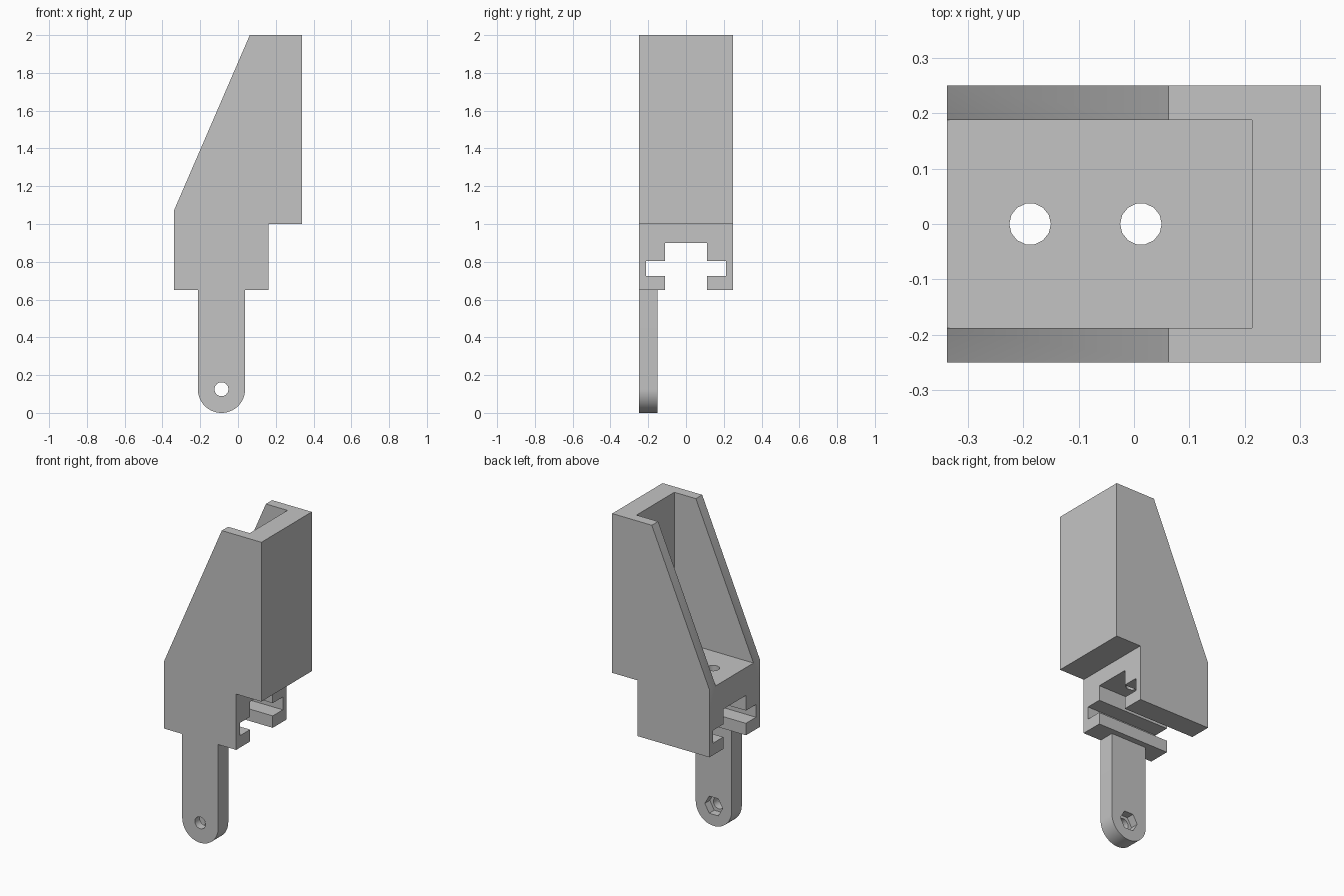
import bpy, bmesh, math
from mathutils import Vector

cube = bpy.data.objects.get("Cube")
if cube:
    bpy.data.objects.remove(cube, do_unlink=True)

GREY = (0.55, 0.55, 0.55, 1.0)
grey = bpy.data.materials.new("plain grey")
grey.use_nodes = True
grey.diffuse_color = GREY
grey.node_tree.nodes["Principled BSDF"].inputs["Base Color"].default_value = GREY


def prism(name, profile, axis, start, end):
    """Extrude a 2D profile along the x, y or z axis."""
    place = {
        "x": lambda a, b: (start, a, b),
        "y": lambda a, b: (a, start, b),
        "z": lambda a, b: (a, b, start),
    }[axis]
    shift = Vector([(end - start) * (axis == letter) for letter in "xyz"])
    bm = bmesh.new()
    face = bm.faces.new([bm.verts.new(place(a, b)) for a, b in profile])
    extruded = bmesh.ops.extrude_face_region(bm, geom=[face])["geom"]
    bmesh.ops.translate(bm, vec=shift,
                        verts=[v for v in extruded if isinstance(v, bmesh.types.BMVert)])
    bmesh.ops.recalc_face_normals(bm, faces=bm.faces[:])
    mesh = bpy.data.meshes.new(name)
    bm.to_mesh(mesh)
    bm.free()
    mesh.materials.append(grey)
    obj = bpy.data.objects.new(name, mesh)
    bpy.context.collection.objects.link(obj)
    return obj


def rectangle(a0, a1, b0, b1):
    return [(a0, b0), (a1, b0), (a1, b1), (a0, b1)]


def polygon(a, b, radius, sides):
    return [(a + radius * math.cos(math.tau * i / sides),
             b + radius * math.sin(math.tau * i / sides)) for i in range(sides)]


def cut(target, cutters):
    """Subtract each cutter, then drop it and shade the part."""
    bpy.ops.object.select_all(action="DESELECT")
    bpy.context.view_layer.objects.active = target
    target.select_set(True)
    for cutter in cutters:
        cutter.hide_render = True
        mod = target.modifiers.new("cut", "BOOLEAN")
        mod.operation = "DIFFERENCE"
        mod.solver = "EXACT"
        mod.object = cutter
        bpy.ops.object.modifier_apply(modifier=mod.name)
        bpy.data.objects.remove(cutter, do_unlink=True)
    bpy.ops.object.shade_smooth_by_angle(angle=math.radians(30))


# Key sizes
LEFT, RIGHT, DEPTH = -0.3375, 0.3375, 0.25
BASE, FLOOR, TOP = 0.65, 1.075, 2.0
HOLE = 0.0375

# Housing: sloped side outline with a stepped base
housing = prism("housing", [
    (LEFT, BASE), (0.1625, BASE), (0.1625, 1.0), (RIGHT, 1.0),
    (RIGHT, TOP), (0.0625, TOP), (LEFT, FLOOR)], "y", -DEPTH, DEPTH)

# Open tray, rail slot under the floor, and two screw holes
half_slot = [(0.1125, 0.6), (0.1125, 0.725), (0.2125, 0.725),
             (0.2125, 0.805), (0.1125, 0.805), (0.1125, 0.9)]
slot = half_slot + [(-y, z) for y, z in reversed(half_slot)]
cut(housing, [
    prism("tray_cutter", rectangle(-0.5, 0.2125, -0.1875, 0.1875), "z", FLOOR, 2.2),
    prism("slot_cutter", slot, "x", -0.5, 0.5),
    *[prism("hole_cutter", polygon(x, 0, HOLE, 14), "z", 0.85, 1.2)
      for x in (-0.1875, 0.0125)],
])

# Hanging tab with a rounded end
CX, R = -0.0875, 0.125
arc = [(CX + R * math.cos(math.pi * (1 + i / 32)),
        R + R * math.sin(math.pi * (1 + i / 32))) for i in range(33)]
tab = prism("hanging_tab", [(CX - R, BASE)] + arc + [(CX + R, BASE)],
            "y", -DEPTH, -0.15)

# Pivot hole and the hexagonal nut pocket behind it
cut(tab, [
    prism("pivot_cutter", polygon(CX, R, HOLE, 14), "y", -0.4, 0.0),
    prism("nut_cutter", polygon(CX, R, 0.062, 6), "y", -0.2, 0.0),
])
